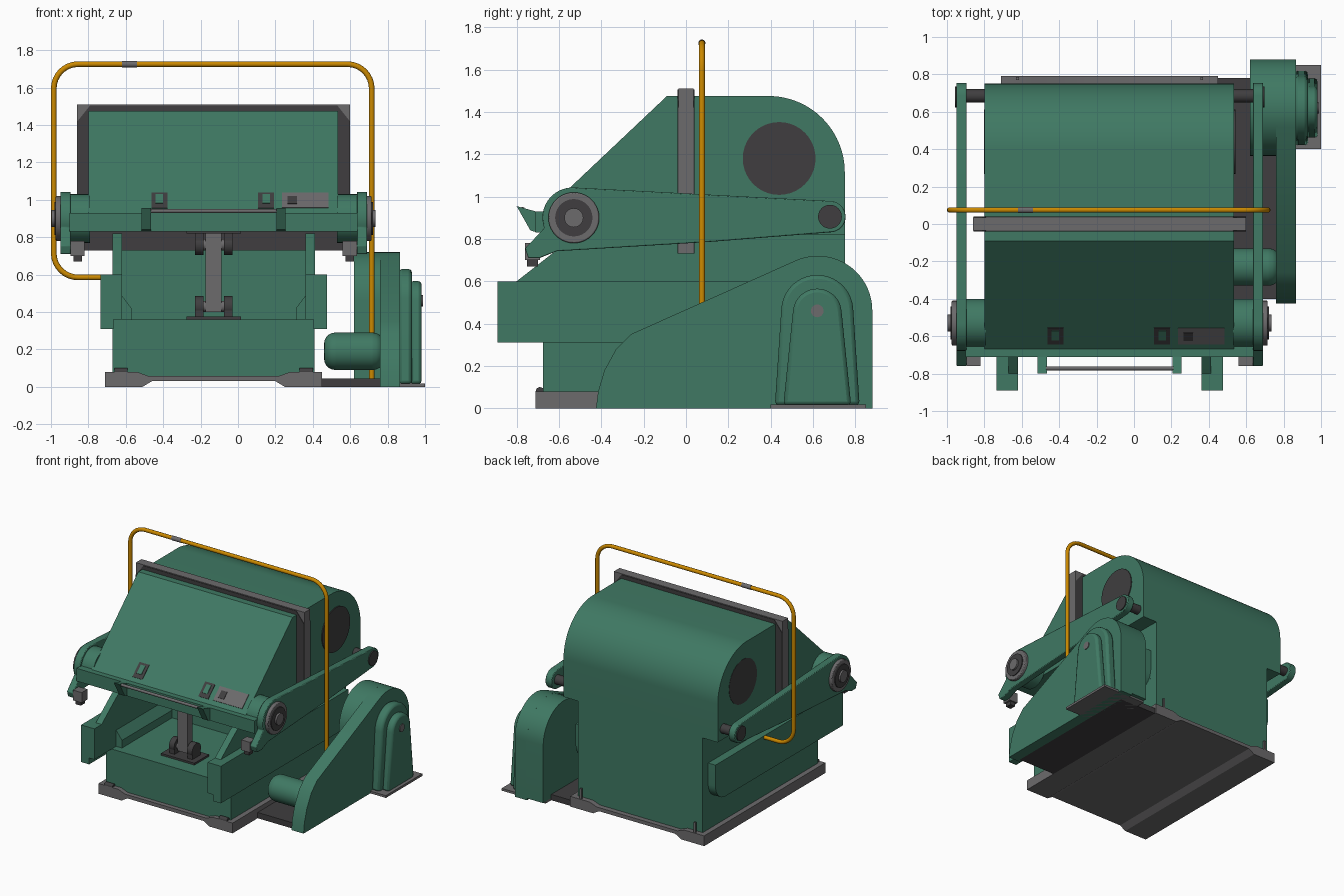
import bpy, bmesh, math
from mathutils import Vector

if "Cube" in bpy.data.objects:
    bpy.data.objects.remove(bpy.data.objects["Cube"])


def material(name, rgb):
    m = bpy.data.materials.new(name)
    m.use_nodes = True
    m.diffuse_color = (*rgb, 1)
    m.node_tree.nodes["Principled BSDF"].inputs["Base Color"].default_value = (*rgb, 1)
    return m


GREEN = material("machine green", (0.05, 0.19, 0.125))
GREY = material("steel grey", (0.15, 0.145, 0.15))
DARK = material("dark grey", (0.05, 0.048, 0.05))
ORANGE = material("rail orange", (0.6, 0.25, 0.0))
MID = -0.13  # centre of the press body in x


def finish(name, bm, mat, bevel=0, segments=2):
    bmesh.ops.recalc_face_normals(bm, faces=bm.faces)
    me = bpy.data.meshes.new(name)
    bm.to_mesh(me)
    bm.free()
    me.polygons.foreach_set("use_smooth", [True] * len(me.polygons))
    me.set_sharp_from_angle(angle=math.radians(30))
    me.materials.append(mat)
    ob = bpy.data.objects.new(name, me)
    bpy.context.collection.objects.link(ob)
    if bevel:
        mod = ob.modifiers.new("soft edge", "BEVEL")
        mod.width, mod.segments, mod.limit_method = bevel, segments, "ANGLE"
        mod.angle_limit = math.radians(40)
    return ob


def prism(name, pts, lo, hi, mat=GREEN, axis="x", **kw):
    """Extrude a profile: (y, z) points along x, or (x, z) points along y."""
    bm = bmesh.new()
    place = (lambda p: (lo, *p)) if axis == "x" else (lambda p: (p[0], lo, p[1]))
    face = bm.faces.new([bm.verts.new(place(p)) for p in pts])
    new = bmesh.ops.extrude_face_region(bm, geom=[face])["geom"]
    step = Vector((hi - lo, 0, 0) if axis == "x" else (0, hi - lo, 0))
    bmesh.ops.translate(bm, vec=step, verts=[g for g in new if isinstance(g, bmesh.types.BMVert)])
    return finish(name, bm, mat, **kw)


def box(name, x, y, z, mat=GREEN, **kw):
    return prism(name, [(y[0], z[0]), (y[1], z[0]), (y[1], z[1]), (y[0], z[1])], *x, mat, **kw)


def arc(cy, cz, r, a, b, n=16):
    angles = [math.radians(a + (b - a) * i / n) for i in range(n + 1)]
    return [(cy + r * math.cos(t), cz + r * math.sin(t)) for t in angles]


def disc(name, x, y, z, r, mat=GREEN, n=40, **kw):
    return prism(name, arc(y, z, r, 0, 360 - 360 / n, n - 1), *x, mat, **kw)


def sides(near, far):
    """Matching x spans on both sides of the press."""
    yield "left", (MID + near, MID + far)
    yield "right", (MID - far, MID - near)


# Base frame and motor floor
half = [(0.58, 0), (0.58, 0.08), (0.43, 0.08), (0.37, 0.058), (0.37, 0.03), (0.32, 0)]
outer, inner = [(0.58, 0), (0.58, 0.08), (0.41, 0.08), (0.35, 0.058)], [(0.33, 0.03), (0.38, 0)]
loop = outer + [(-x, z) for x, z in reversed(outer)] + [(-x, z) for x, z in reversed(inner)] + inner
prism("base_frame", [(x + MID, z) for x, z in loop], -0.71, 0.79, GREY, "y")
box("motor_floor", (0.45, 0.78), (-0.4, 0.78), (0, 0.045), DARK)
box("cover_foot", (0.62, 1.0), (0.4, 0.85), (0, 0.018), GREY)
for side, xs in sides(0.485, 0.5):
    for end, y in (("front", -0.63), ("rear", 0.77)):
        box(f"{end}_{side}_anchor", xs, (y, y + 0.015), (0.08, 0.16), GREY)
for side, xs in sides(0.46, 0.53):
    disc(f"{side}_base_hole", (xs[0], xs[1]), -0.69, 0.08, 0.02, DARK, n=16)

# Lower body, bed and side walls
box("lower_body", (-0.67, 0.41), (-0.675, 0.75), (0.055, 0.36))
box("rear_body", (-0.67, 0.41), (0.0, 0.75), (0.36, 0.82))
wall = [(-0.89, 0.36), (-0.89, 0.6), (-0.8, 0.6), (-0.62, 0.74), (-0.5, 0.82), (0.685, 0.82), (0.685, 0.36)]
for side, xs in sides(0.49, 0.541):
    prism(f"{side}_side_wall", wall, *xs)
cheek = [(-0.89, 0.31), (-0.89, 0.6), (0.685, 0.6)] + arc(0.56, 0.435, 0.125, 0, -90, 8)
for side, xs in sides(0.535, 0.605):
    prism(f"{side}_cheek", cheek, *xs)
for s, side in ((1, "left"), (-1, "right")):
    rib = [(MID + s * x, z) for x, z in ((0.5, 0.35), (0.44, 0.35), (0.44, 0.42), (0.5, 0.5))]
    prism(f"{side}_bed_rib", rib, -0.62, 0.0, GREEN, "y")

# Rear hood with round side windows
hood = [(0.03, 0.82), (0.03, 1.475)] + arc(0.39, 1.115, 0.36, 90, 0, 24) + [(0.75, 0.82)]
prism("rear_hood", hood, -0.8, 0.535)
for side, xs in sides(0.66, 0.672):
    disc(f"{side}_hood_window", xs, 0.44, 1.18, 0.172, DARK)

# Front platen with sloped face
slope = [(-0.71, 0.83), (-0.71, 0.93), (-0.667, 0.93), (-0.09, 1.475), (-0.03, 1.475), (-0.03, 0.83)]
prism("front_platen", slope, -0.8, 0.535)
box("front_crossbar", (-0.9, 0.64), (-0.71, -0.6), (0.83, 0.93))
for side, xs in sides(0.66, 0.77):
    disc(f"{side}_shaft_boss", xs, -0.53, 0.9, 0.13)


# Flush fittings laid on the slope
def on_slope(name, x, z, w, h, mat, thick=0.008):
    ob = box(name, (-w / 2, w / 2), (-h / 2, h / 2), (-0.004, thick), mat)
    ob.location = (x, -0.09 - (1.475 - z) * 0.577 / 0.545, z)
    ob.rotation_euler.x = math.atan2(0.545, 0.577)


on_slope("control_plate", 0.36, 0.995, 0.25, 0.115, GREY, 0.005)
on_slope("control_button", 0.29, 0.995, 0.05, 0.06, DARK)
for side, x in (("right", -0.42), ("left", 0.15)):
    on_slope(f"{side}_slot", x, 0.995, 0.085, 0.12, DARK, 0.004)
    on_slope(f"{side}_slot_hook", x, 1.0, 0.04, 0.07, GREEN)

# Clamping plate between platen and hood
plate = [(-0.86, 0.73), (-0.86, 1.51), (0.6, 1.51), (0.6, 0.73)]
prism("clamp_plate", plate, -0.035, 0.035, GREY, "y")
face = [(-0.858, 0.731), (-0.858, 1.42), (-0.79, 1.505), (0.53, 1.505), (0.598, 1.42), (0.598, 0.731)]
for name, y in (("front", -0.039), ("rear", 0.034)):
    prism(f"{name}_clamp_face", face, y, y + 0.005, DARK, "y")

# Side arms with hubs, rear pins and feet
arm = (arc(-0.535, 0.9, 0.143, 88, 200) + [(-0.76, 0.755), (-0.745, 0.71), (-0.69, 0.71), (-0.61, 0.742),
       (0.1, 0.785)] + arc(0.68, 0.905, 0.074, -80, 85, 12))
for side, xs in sides(0.765, 0.82):
    prism(f"{side}_arm", arm, *xs, bevel=0.005)
for side, xs in sides(0.815, 0.845):
    disc(f"{side}_hub", xs, -0.53, 0.9, 0.12, GREY, bevel=0.006)
for side, xs in sides(0.84, 0.852):
    disc(f"{side}_hub_ring", xs, -0.53, 0.9, 0.088, DARK)
for side, xs in sides(0.84, 0.866):
    disc(f"{side}_hub_pin", xs, -0.53, 0.9, 0.045, GREY)
for side, xs in sides(0.66, 0.8):
    disc(f"{side}_rear_pin", xs, 0.685, 0.905, 0.036, DARK, n=24)
for side, xs in sides(0.8, 0.828):
    disc(f"{side}_rear_pin_cap", xs, 0.68, 0.905, 0.056, DARK)
for side, xs in sides(0.69, 0.765):
    box(f"{side}_arm_foot", xs, (-0.76, -0.69), (0.7, 0.78), GREY)
for side, xs in sides(0.705, 0.75):
    box(f"{side}_arm_foot_pad", xs, (-0.75, -0.7), (0.67, 0.7), DARK)

# Front handle bar
horn = [(-0.8, 0.955), (-0.71, 0.93), (-0.7, 0.83), (-0.735, 0.84)]
for side, xs in sides(0.335, 0.385):
    prism(f"{side}_handle_bracket", horn, *xs)
disc("handle_rod", (MID - 0.34, MID + 0.34), -0.772, 0.94, 0.011, GREY, n=16)

# Toggle link under the platen
box("toggle_link", (MID - 0.043, MID + 0.043), (-0.5, -0.44), (0.4, 0.83), GREY)
for end, z, foot in (("upper", 0.76, 0.82), ("lower", 0.43, 0.36)):
    box(f"{end}_link_foot", (MID - 0.145, MID + 0.145), (-0.56, -0.38), (foot, foot + 0.015), DARK)
    disc(f"{end}_link_pin", (MID - 0.09, MID + 0.09), -0.47, z, 0.03, GREY, n=24)
    for side, xs in sides(0.055, 0.1):
        disc(f"{end}_{side}_link_lug", xs, -0.47, z, 0.055, DARK, n=24)
        box(f"{end}_{side}_lug_stem", xs, (-0.52, -0.42), sorted((z, foot)), DARK)

# Drive motor and belt guard
disc("drive_motor", (0.46, 0.78), -0.23, 0.19, 0.1, bevel=0.06, segments=5)
guard = ([(0.88, 0)] + arc(0.622, 0.462, 0.258, 0, 114, 20)
         + [(-0.26, 0.35), (-0.33, 0.28), (-0.385, 0.18), (-0.415, 0.08), (-0.425, 0)])
prism("belt_guard", guard, 0.76, 0.865)
prism("pulley_housing", [(0.88, 0.015)] + arc(0.622, 0.462, 0.258, 0, 180, 24) + [(0.364, 0.015)], 0.62, 0.77)
for name, w, r, cz, x0, x1 in (("outer", 0.2, 0.17, 0.46, 0.86, 0.93), ("inner", 0.16, 0.115, 0.45, 0.92, 0.982)):
    arch = [(0.62 + w, 0.015)] + arc(0.62, cz, r, 5, 175, 20) + [(0.62 - w, 0.015)]
    prism(f"{name}_flywheel_cover", arch, x0, x1, bevel=0.018)
disc("cover_bolt", (0.97, 0.988), 0.62, 0.46, 0.03, GREY, n=24)

# Bent guard rail
R = 0.13
path = ([(0.715, 0.045)] + arc(0.715 - R, 1.725 - R, R, 0, 90, 8)
        + arc(-0.985 + R, 1.725 - R, R, 90, 180, 8) + arc(-0.985 + R, 0.585 + R, R, 180, 270, 8) + [(-0.73, 0.585)])
curve = bpy.data.curves.new("guard_rail", "CURVE")
curve.dimensions, curve.bevel_depth, curve.bevel_resolution, curve.use_fill_caps = "3D", 0.015, 3, True
spline = curve.splines.new("POLY")
spline.points.add(len(path) - 1)
for point, (x, z) in zip(spline.points, path):
    point.co = (x, 0.075, z, 1)
spline.use_smooth = True
curve.materials.append(ORANGE)
bpy.context.collection.objects.link(bpy.data.objects.new("guard_rail", curve))
disc("rail_joint", (-0.62, -0.54), 0.075, 1.725, 0.017, GREY, n=16)
